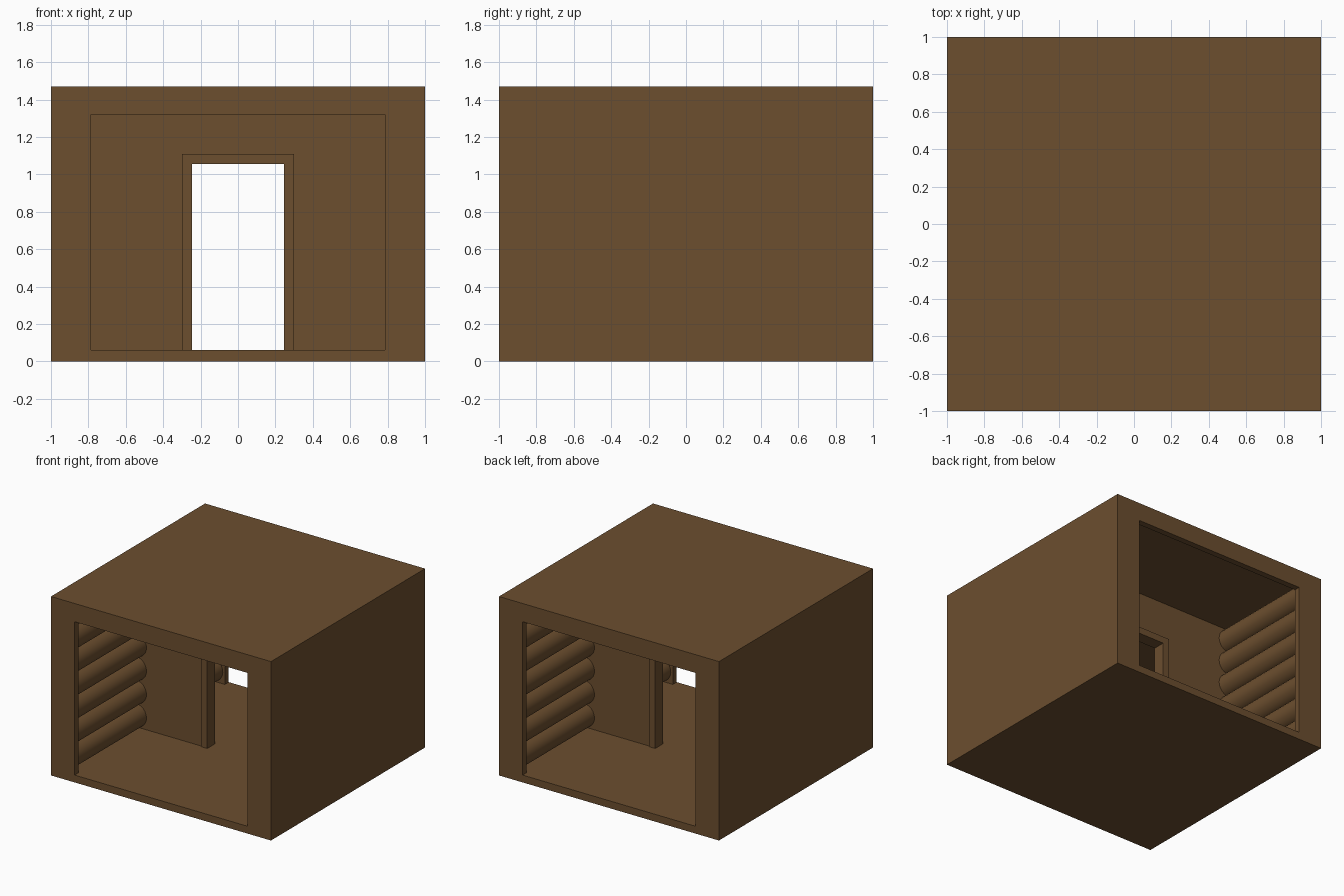
import bpy, bmesh, math

cube = bpy.data.objects.get("Cube")
if cube:
    bpy.data.objects.remove(cube, do_unlink=True)

wood = bpy.data.materials.new("brown_wood")
wood.use_nodes = True
colour = (0.15, 0.077, 0.028, 1)
wood.diffuse_color = colour
bsdf = next(n for n in wood.node_tree.nodes if n.type == 'BSDF_PRINCIPLED')
bsdf.inputs["Base Color"].default_value = colour
bsdf.inputs["Roughness"].default_value = 0.9

HEIGHT, FLOOR, CEILING = 1.47, 0.06, 1.41
INNER_X, INNER_Y = 0.94, 0.95


def add_object(name, bm):
    bmesh.ops.recalc_face_normals(bm, faces=bm.faces)
    mesh = bpy.data.meshes.new(name)
    bm.to_mesh(mesh)
    bm.free()
    mesh.materials.append(wood)
    obj = bpy.data.objects.new(name, mesh)
    bpy.context.collection.objects.link(obj)
    return obj


def box(name, half_x, half_y, z0, z1):
    bm = bmesh.new()
    bmesh.ops.create_cube(bm, size=1)
    for v in bm.verts:
        v.co = (v.co.x * 2 * half_x, v.co.y * 2 * half_y, z0 + (v.co.z + 0.5) * (z1 - z0))
    return add_object(name, bm)


def doorway(name, outer, top, inner, inner_top, half_depth):
    """Wall or trim with a door-shaped gap, extruded along y."""
    profile = [(-outer, FLOOR), (-outer, top), (outer, top), (outer, FLOOR),
               (inner, FLOOR), (inner, inner_top), (-inner, inner_top), (-inner, FLOOR)]
    bm = bmesh.new()
    face = bm.faces.new([bm.verts.new((x, -half_depth, z)) for x, z in profile])
    new = bmesh.ops.extrude_face_region(bm, geom=[face])["geom"]
    bmesh.ops.translate(bm, vec=(0, 2 * half_depth, 0),
                        verts=[g for g in new if isinstance(g, bmesh.types.BMVert)])
    return add_object(name, bm)


# Outer shell: hollow room, open at the front and the back behind a thin lip
shell = box("outer_shell", 1, 1, 0, HEIGHT)
cutters = [box("room_cutter", INNER_X, INNER_Y, FLOOR, CEILING),
           box("opening_cutter", 0.785, 1.2, FLOOR, 1.32)]
for cutter in cutters:
    cutter.hide_render = True
    cutter.hide_set(True)
    mod = shell.modifiers.new(cutter.name, 'BOOLEAN')
    mod.operation, mod.solver, mod.object = 'DIFFERENCE', 'EXACT', cutter

# Apply the cuts and discard the cutters
bpy.context.view_layer.update()
evaluated = shell.evaluated_get(bpy.context.evaluated_depsgraph_get())
cut_mesh = bpy.data.meshes.new_from_object(evaluated)
shell.modifiers.clear()
shell.data = cut_mesh
for cutter in cutters:
    bpy.data.objects.remove(cutter, do_unlink=True)

# Middle partition with its door trim
doorway("partition_wall", INNER_X, CEILING, 0.30, 1.11, 0.04)
doorway("door_frame", 0.30, 1.11, 0.245, 1.055, 0.05)

# Stacked logs along both side walls
LOGS = 7
pitch = (CEILING - FLOOR) / LOGS
for side, label in ((-1, "right"), (1, "left")):
    for i in range(LOGS):
        bm = bmesh.new()
        bmesh.ops.create_cone(bm, cap_ends=True, segments=24, radius1=pitch / 2,
                              radius2=pitch / 2, depth=2 * INNER_Y)
        log = add_object(f"{label}_log_{i + 1}", bm)
        log.rotation_euler.x = math.pi / 2
        log.location = (side * 0.9, 0, FLOOR + (i + 0.5) * pitch)
        bpy.ops.object.select_all(action='DESELECT')
        log.select_set(True)
        bpy.context.view_layer.objects.active = log
        bpy.ops.object.shade_smooth_by_angle(angle=math.radians(40))
